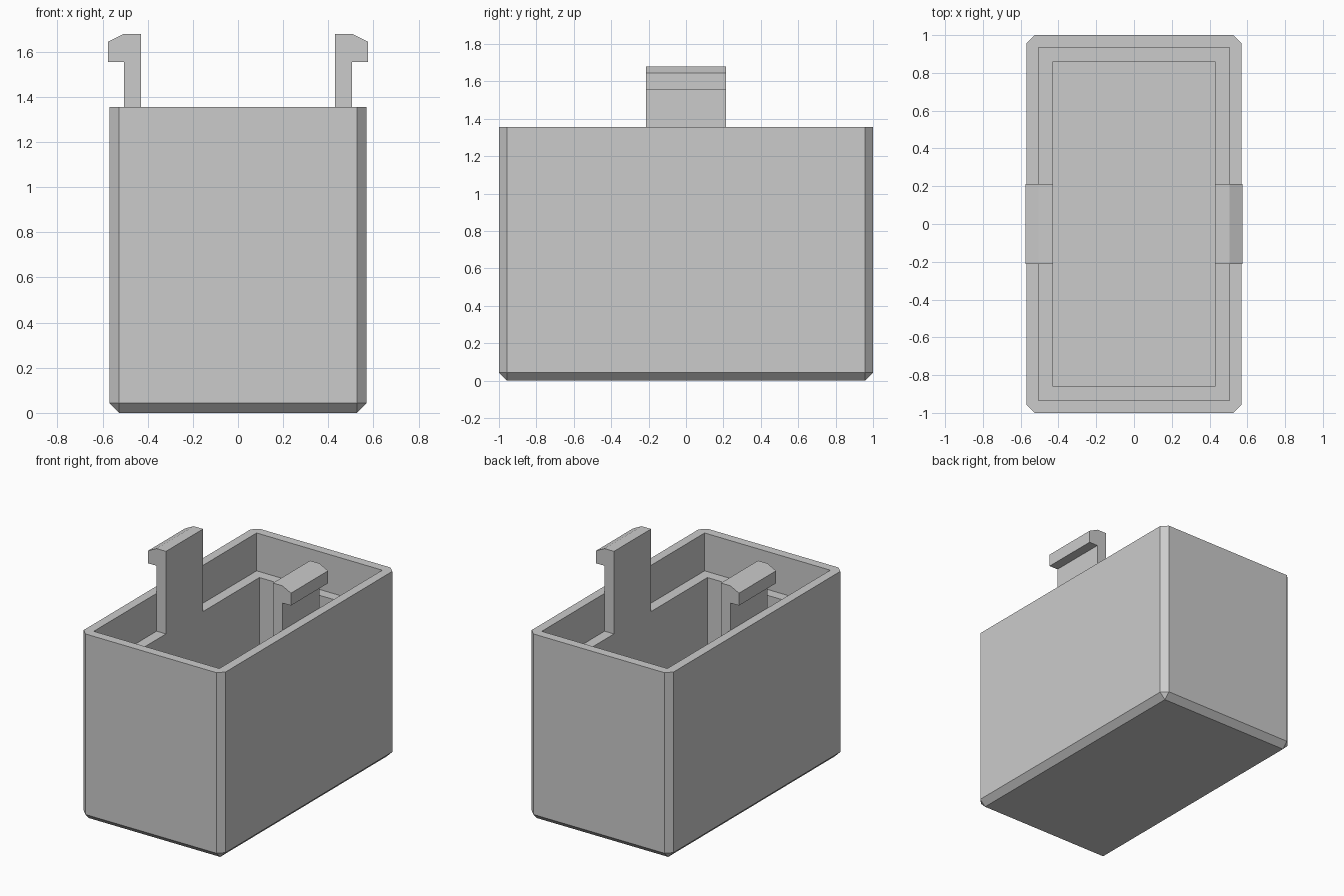
import bpy
import bmesh

default = bpy.data.objects.get("Cube")
if default:
    bpy.data.objects.remove(default, do_unlink=True)

HALF_X, HALF_Y, HEIGHT = 0.57, 1.0, 1.355
CHAMFER = 0.043
LEDGE_Z, FLOOR_Z = 1.08, 0.14

grey = bpy.data.materials.new("plain grey")
grey.use_nodes = True
GREY = (0.6, 0.6, 0.6, 1)
grey.diffuse_color = GREY
grey.node_tree.nodes["Principled BSDF"].inputs["Base Color"].default_value = GREY


def finish(name, bm):
    bmesh.ops.recalc_face_normals(bm, faces=bm.faces)
    mesh = bpy.data.meshes.new(name)
    bm.to_mesh(mesh)
    bm.free()
    mesh.materials.append(grey)
    obj = bpy.data.objects.new(name, mesh)
    bpy.context.collection.objects.link(obj)
    return obj


def block(half_x, half_y, z0, z1):
    bm = bmesh.new()
    bmesh.ops.create_cube(bm, size=2)
    for v in bm.verts:
        v.co = (v.co.x * half_x, v.co.y * half_y, z1 if v.co.z > 0 else z0)
    return bm


# Outer body: chamfered on the upright and bottom edges only
bm = block(HALF_X, HALF_Y, 0, HEIGHT)
edges = [e for e in bm.edges if min(v.co.z for v in e.verts) < HEIGHT / 2]
bmesh.ops.bevel(bm, geom=edges, offset=CHAMFER, segments=1, affect='EDGES')
body = finish("box_body", bm)

# Stepped cavity: wide recess above the ledge, narrower well below it
cutters = [
    finish("upper_recess_cutter", block(0.505, 0.935, LEDGE_Z, HEIGHT + 0.2)),
    finish("lower_well_cutter", block(0.43, 0.86, FLOOR_Z, HEIGHT + 0.1)),
]
for cutter in cutters:
    cutter.hide_render = True
    cutter.hide_viewport = True
    cut = body.modifiers.new(cutter.name, 'BOOLEAN')
    cut.operation = 'DIFFERENCE'
    cut.solver = 'EXACT'
    cut.object = cutter

# Snap clips: hooked profile standing on the ledge, extruded along y
PROFILE = [(0.43, LEDGE_Z), (0.505, LEDGE_Z), (0.505, 1.555), (0.575, 1.555),
           (0.575, 1.645), (0.505, 1.68), (0.43, 1.68)]
CLIP_HALF = 0.213
for name, side in (("left_clip", 1), ("right_clip", -1)):
    bm = bmesh.new()
    face = bm.faces.new([bm.verts.new((side * x, -CLIP_HALF, z)) for x, z in PROFILE])
    ext = bmesh.ops.extrude_face_region(bm, geom=[face], use_keep_orig=True)
    moved = [g for g in ext["geom"] if isinstance(g, bmesh.types.BMVert)]
    bmesh.ops.translate(bm, verts=moved, vec=(0, 2 * CLIP_HALF, 0))
    finish(name, bm)
